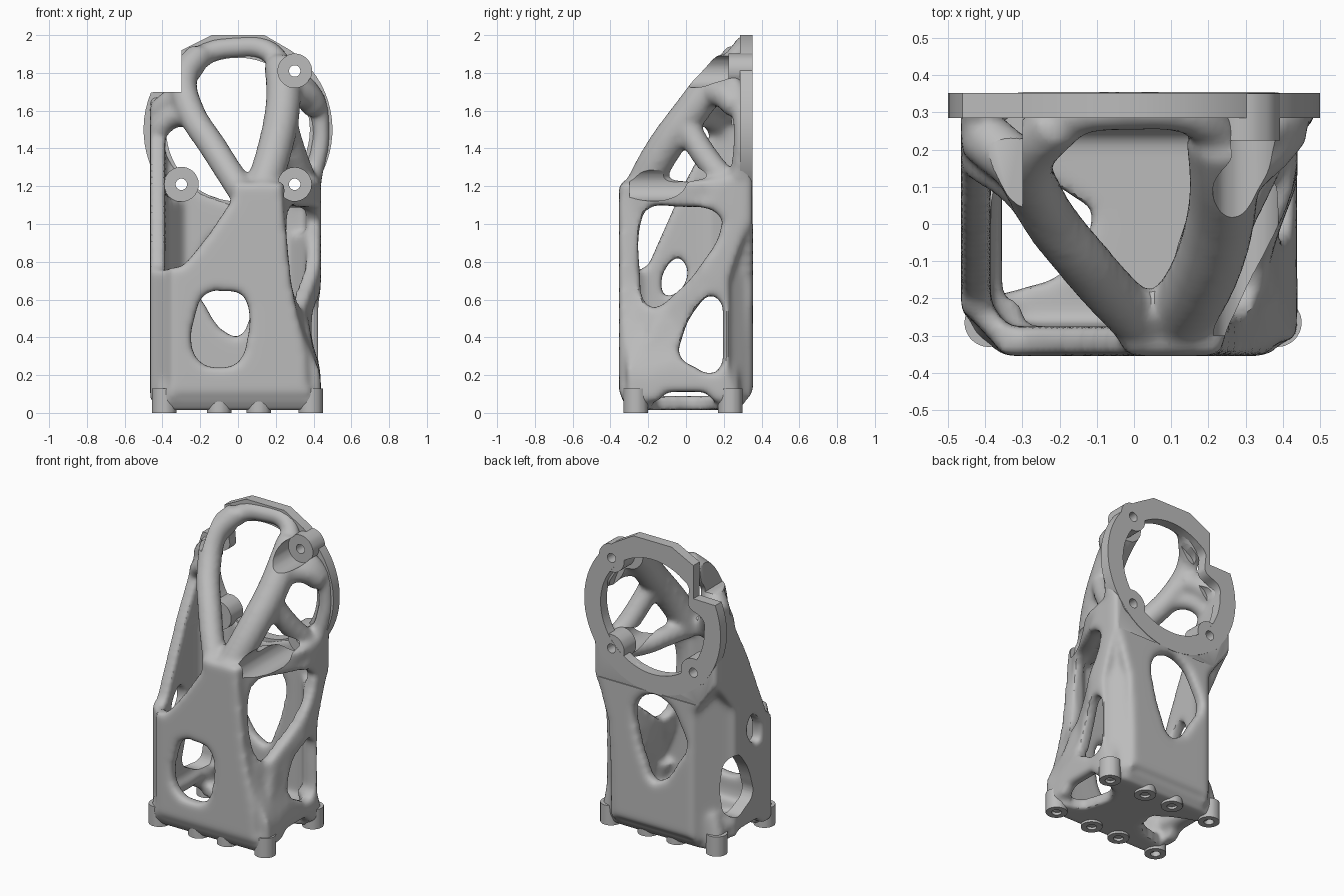
import bpy, bmesh, math

cube = bpy.data.objects.get("Cube")
if cube:
    bpy.data.objects.remove(cube)

grey = bpy.data.materials.new("cast grey")
grey.use_nodes = True
grey.diffuse_color = (0.5, 0.5, 0.5, 1)
grey.node_tree.nodes["Principled BSDF"].inputs["Base Color"].default_value = (0.5, 0.5, 0.5, 1)


def link(name, mesh):
    ob = bpy.data.objects.new(name, mesh)
    bpy.context.scene.collection.objects.link(ob)
    mesh.materials.clear()
    mesh.materials.append(grey)
    return ob


def to_mesh(name, curve):
    tmp = bpy.data.objects.new("tmp", curve)
    bpy.context.scene.collection.objects.link(tmp)
    bpy.context.view_layer.update()
    dg = bpy.context.evaluated_depsgraph_get()
    mesh = bpy.data.meshes.new_from_object(tmp.evaluated_get(dg))
    bpy.data.objects.remove(tmp)
    return link(name, mesh)


def spline(curve, pts, smooth, cyclic=True):
    s = curve.splines.new("BEZIER")
    s.bezier_points.add(len(pts) - 1)
    for bp, p in zip(s.bezier_points, pts):
        bp.co = (p[0], p[1], p[2] if len(p) > 2 else 0)
        bp.handle_left_type = bp.handle_right_type = "AUTO" if smooth else "VECTOR"
    s.use_cyclic_u = cyclic
    s.resolution_u = 8 if smooth else 1


def circle(u, v, r, n=12):
    return [(u + r * math.cos(2 * math.pi * i / n), v + r * math.sin(2 * math.pi * i / n)) for i in range(n)]


def bore(r):
    """Flange opening, flattened beside the notch."""
    return [(max(u, -.265) if v > 1.6 else u, v) for u, v in circle(0, 1.5, r, 32)]


def plate(name, axis, low, high, outline, holes=(), round_edge=False):
    """Flat profile with smooth holes, extruded between two planes."""
    cu = bpy.data.curves.new(name, "CURVE")
    cu.dimensions = "2D"
    cu.fill_mode = "BOTH"
    cu.extrude = (high - low) / 2
    spline(cu, outline, round_edge)
    for h in holes:
        spline(cu, h, True)
    ob = to_mesh(name, cu)
    mid = (low + high) / 2
    for v in ob.data.vertices:
        a, b, w = v.co
        v.co = {"x": (w + mid, a, b), "y": (a, mid - w, b), "z": (a, b, w + mid)}[axis]
    bm = bmesh.new()
    bm.from_mesh(ob.data)
    bmesh.ops.remove_doubles(bm, verts=bm.verts, dist=1e-5)
    bmesh.ops.recalc_face_normals(bm, faces=bm.faces)
    bm.to_mesh(ob.data)
    bm.free()
    return ob


def strut(name, r, pts):
    cu = bpy.data.curves.new(name, "CURVE")
    cu.dimensions = "3D"
    cu.bevel_depth = r
    cu.bevel_resolution = 4
    cu.use_fill_caps = True
    spline(cu, pts, True, False)
    return to_mesh(name, cu)


parts = []

# Front wall with window and diagonal upper cut
parts.append(plate("front_wall", "y", -0.355, -0.275,
    [(-.36, .1), (.37, .1), (.36, .3), (.28, .7), (.23, 1.22), (-.03, 1.22), (-.03, 1.13),
     (-.15, .95), (-.27, .8), (-.31, .77), (-.36, .77)],
    [[(-.17, .63), (-.08, .645), (.02, .625), (.055, .55), (.05, .4), (0, .27), (-.1, .24),
      (-.2, .27), (-.245, .36), (-.23, .5)]]))

# Back wall below the flange
parts.append(plate("back_wall", "y", 0.275, 0.355,
    [(-.3, .1), (.3, .1), (.33, .7), (.42, 1), (.44, 1.3), (.33, 1.3), (.2, 1.17), (0, 1.1),
     (-.2, 1.17), (-.33, 1.3), (-.45, 1.45), (-.46, 1.15), (-.3, .93)],
    [[(.14, .86), (.03, .97), (-.1, .95), (-.2, .82), (-.24, .7), (-.18, .58), (-.07, .43),
      (.01, .41), (.06, .5), (.13, .72)]]))

# Side walls; the left one leans in towards its upper front corner
low_hole = [(.205, .32), (.205, .5), (.18, .59), (.13, .62), (.06, .56), (-.02, .4), (-.03, .3),
            (.05, .24), (.13, .21), (.185, .24)]
arch = [(.15, .06), (.1, .11), (-.1, .11), (-.15, .06)]
parts.append(plate("right_wall", "x", -0.465, -0.385,
    arch + [(-.24, .06), (-.24, .76), (-.2, .78), (-.125, .95), (0, 1.23), (.09, 1.4),
            (.22, 1.62), (.33, 1.7), (.33, 1.15), (.15, .93), (.15, .1)],
    [[(-.13, .66), (-.09, .79), (-.04, .82), (0, .78), (0, .7), (-.06, .63), (-.11, .62)]]))
left = plate("left_wall", "x", 0.36, 0.44,
    arch + [(-.31, .06), (-.33, .7), (-.33, 1.22), (.2, 1.24), (.33, 1.3), (.33, 1), (.23, .7), (.23, .06)],
    [low_hole, [(-.24, .7), (-.24, 1), (-.2, 1.08), (-.05, 1.09), (.18, 1.04), (.185, .98), (.09, .8),
                (-.06, .63), (-.18, .56), (-.23, .61)]])
bm = bmesh.new()
bm.from_mesh(left.data)
bmesh.ops.triangulate(bm, faces=bm.faces)
bmesh.ops.subdivide_edges(bm, edges=[e for e in bm.edges if e.calc_length() > .15], cuts=3)
for v in bm.verts:
    up = min(max((v.co.z - .25) / .5, 0), 1)
    fwd = min(max((.1 - v.co.y) / .4, 0), 1)
    v.co.x -= .2 * up * fwd + .03 * math.exp(-((v.co.z - .42) / .15) ** 2)
bm.to_mesh(left.data)
bm.free()
parts.append(left)

# Chamfered corner columns joining the walls
for name, top, quad in [
    ("back_right_corner", 1.13, [(-.46, .13), (-.29, .35), (-.29, .265), (-.38, .13)]),
    ("back_left_corner", .95, [(.425, .2), (.3, .35), (.28, .27), (.35, .19)]),
    ("front_right_corner", .76, [(-.46, -.23), (-.35, -.35), (-.35, -.26), (-.38, -.22)]),
]:
    parts.append(plate(name, "z", .08, top, quad))

# Floor open at both ends
parts.append(plate("floor", "z", 0.015, 0.09,
    [(-.4, -.31), (.4, -.31), (.4, -.2), (.27, -.15), (.22, .03), (.27, .12), (.4, .18), (.4, .26),
     (.3, .29), (-.3, .29), (-.4, .26), (-.4, .18), (-.22, .11), (-.11, .04), (-.13, -.08),
     (-.22, -.15), (-.4, -.2)]))
parts.append(plate("front_hem", "y", -.335, -.27, [(-.38, .05), (.38, .05), (.38, .14), (-.38, .14)]))
parts.append(plate("back_hem", "y", .25, .32, [(-.3, .05), (.3, .05), (.3, .14), (-.3, .14)]))

# Branching struts of the sloped top
for name, r, pts in [
    ("right_branch", .075, [(.02, -.27, 1.17), (-.12, -.12, 1.39), (-.26, .07, 1.62), (-.285, .18, 1.78), (-.2, .28, 1.9)]),
    ("right_spur", .055, [(-.24, .03, 1.56), (-.34, .12, 1.56), (-.42, .17, 1.5)]),
    ("right_web", .075, [(-.28, .14, 1.67), (-.35, .19, 1.64), (-.41, .24, 1.59)]),
    ("left_branch", .095, [(.12, -.25, 1.16), (.19, -.13, 1.38), (.235, .03, 1.6), (.24, .14, 1.74), (.23, .24, 1.84)]),
    ("left_brace", .07, [(.25, 0, 1.52), (.3, .1, 1.36), (.36, .23, 1.2)]),
    ("left_web", .075, [(.26, .12, 1.7), (.36, .21, 1.68), (.41, .27, 1.62)]),
    ("top_arch", .06, [(-.27, .22, 1.78), (-.17, .29, 1.9), (0, .31, 1.935), (.14, .3, 1.925), (.25, .22, 1.82)]),
    ("top_bar", .06, [(.17, -.28, 1.16), (.29, -.05, 1.16), (.38, .25, 1.16)]),
    ("apex_web", .065, [(.14, -.24, 1.17), (.18, -.06, 1.17), (.25, .1, 1.15), (.34, .22, 1.15)]),
    ("left_flange_rib", .05, [(.26, .2, 1.8), (.39, .27, 1.7), (.44, .3, 1.5), (.4, .28, 1.25)]),
    ("right_sill", .05, [(-.4, -.2, .17), (-.4, 0, .16), (-.4, .18, .17)]),
]:
    parts.append(strut(name, r, pts))

# Blends from the corner feet into the walls
for x in (-.39, .385):
    for y in (-.265, .235):
        parts.append(strut("foot_blend", .058, [(x, y, .05), (x * .98, y * .98, .11), (x * .88, y * .95, .24)]))

# Fuse into one organic shell
bpy.ops.object.select_all(action="DESELECT")
for p in parts:
    p.select_set(True)
body = parts[0]
bpy.context.view_layer.objects.active = body
bpy.ops.object.join()
body.name = "bracket_body"
rm = body.modifiers.new("fuse", "REMESH")
rm.mode = "VOXEL"
rm.voxel_size = 0.017
sm = body.modifiers.new("soften", "SMOOTH")
sm.factor = 0.5
sm.iterations = 12

# Clear the flange bore, screw paths, side opening, notch and flat top
bosses = [(-.3, 1.21), (.3, 1.21), (.3, 1.81)]
cutters = [plate("cut", "y", -.3, .5, circle(u, v, .088), (), True) for u, v in bosses]
cutters.append(plate("cut", "y", .24, .5, bore(.37), (), True))
cutters.append(plate("cut", "x", -.6, -.27, low_hole, (), True))
cutters.append(plate("cut", "y", -.5, .5, [(-.3, 1.7), (-.3, 2.2), (-.8, 2.2), (-.8, 1.7)]))
cutters.append(plate("cut", "y", -.5, .6, [(-.8, 1.995), (.8, 1.995), (.8, 2.3), (-.8, 2.3)]))
cutters.append(plate("cut", "y", .349, .6, [(-.8, 1), (.8, 1), (.8, 2.3), (-.8, 2.3)]))
for c in cutters:
    c.hide_render = True
    b = body.modifiers.new("cut", "BOOLEAN")
    b.operation = "DIFFERENCE"
    b.solver = "EXACT"
    b.object = c
bpy.context.view_layer.objects.active = body
for m in list(body.modifiers):
    bpy.ops.object.modifier_apply(modifier=m.name)
for c in cutters:
    bpy.data.objects.remove(c)

# Ring flange with flat top and notched corner
rim = [(-.3, 1.7), (-.3, 1.92), (-.14, 2), (.14, 2)]
for i in range(49):
    a = math.radians(56 - i * 259 / 48)
    rim.append((.5 * math.cos(a), 1.5 + .505 * math.sin(a)))
finish = [body, plate("ring_flange", "y", .285, .352, rim,
                      [bore(.38)] + [circle(u, v, .03) for u, v in bosses])]

# Screw bosses
for u, v in bosses:
    finish.append(plate("screw_boss", "y", .225, .351, circle(u, v, .092), [circle(u, v, .03)], True))

# Two rows of four feet
for y in (-.265, .235):
    for x in (-.39, -.1, .11, .385):
        finish.append(plate("foot", "z", 0, .13 if abs(x) > .2 else .07,
                            circle(x, y, .065), [circle(x, y, .03)], True))

bpy.ops.object.select_all(action="DESELECT")
for ob in finish:
    ob.select_set(True)
bpy.context.view_layer.objects.active = body
bpy.ops.object.shade_smooth_by_angle(angle=math.radians(35))
